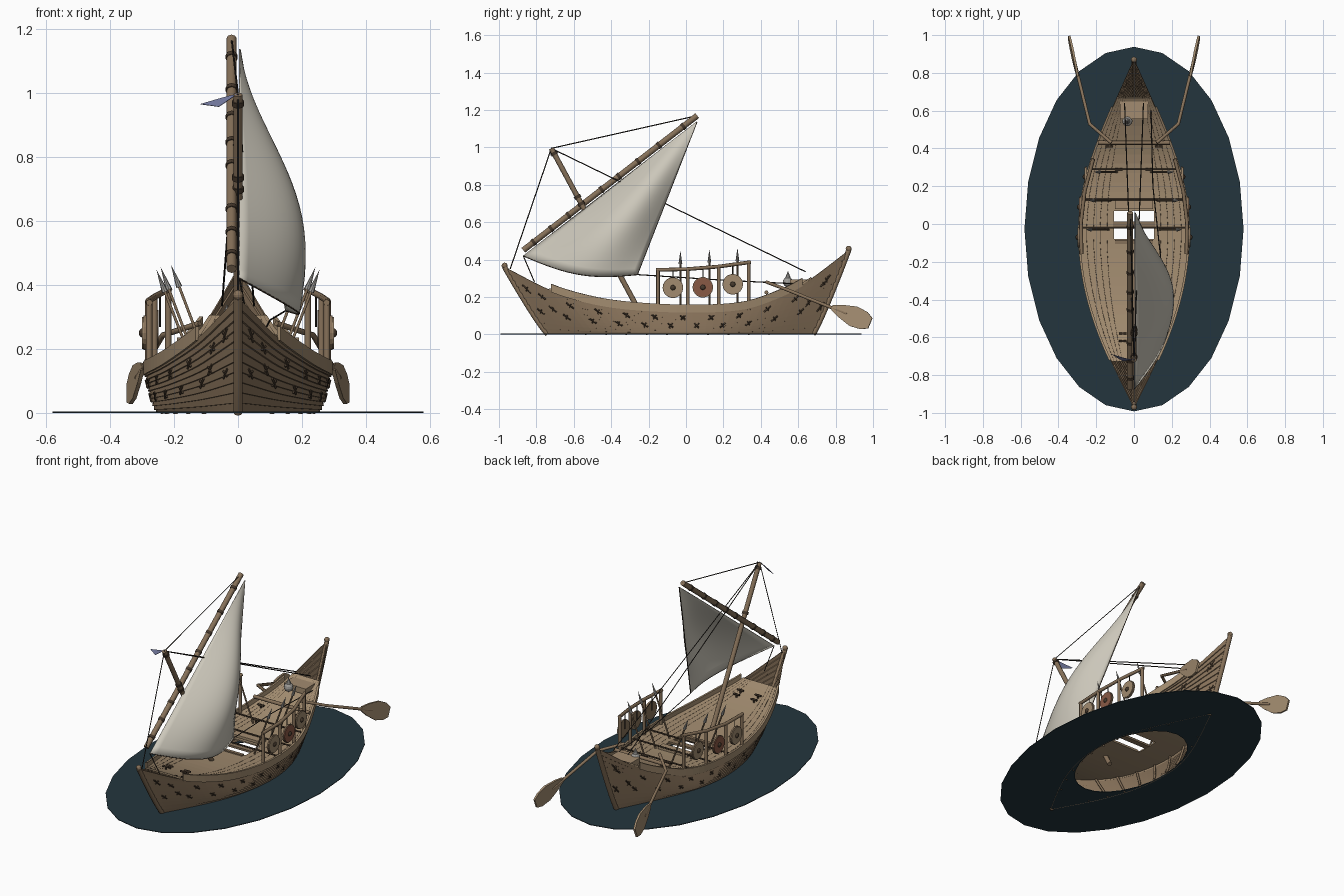
import bpy, bmesh, math
from mathutils import Vector

if "Cube" in bpy.data.objects:
    bpy.data.objects.remove(bpy.data.objects["Cube"])

def material(name, c):
    m = bpy.data.materials.new(name)
    m.diffuse_color = (*c, 1)
    m.use_nodes = True
    m.node_tree.nodes["Principled BSDF"].inputs["Base Color"].default_value = m.diffuse_color
    return m

WOOD = material("wood", (0.24, 0.165, 0.10))
PALE = material("pale_wood", (0.36, 0.26, 0.16))
DARK = material("dark_wood", (0.06, 0.04, 0.025))
ROPE = material("rope", (0.03, 0.025, 0.02))
CLOTH = material("sailcloth", (0.60, 0.57, 0.49))
WATER = material("water", (0.017, 0.036, 0.048))
RED = material("red_leather", (0.25, 0.10, 0.06))
BLUE = material("blue_cloth", (0.16, 0.18, 0.32))
METAL = material("metal", (0.35, 0.34, 0.32))

def mesh(name, verts, faces, mat, mirror=False, thick=0, smooth=False):
    me = bpy.data.meshes.new(name)
    me.from_pydata([tuple(v) for v in verts], [], faces)
    me.materials.append(mat)
    o = bpy.data.objects.new(name, me)
    bpy.context.collection.objects.link(o)
    if smooth:
        for p in me.polygons:
            p.use_smooth = True
    if thick:
        s = o.modifiers.new("thickness", 'SOLIDIFY')
        s.thickness, s.offset = thick, 0
    if mirror:
        o.modifiers.new("mirror", 'MIRROR').merge_threshold = 0.0005
    return o

def grid(name, rows, mat, skip=lambda i, j: False, **kw):
    n = len(rows[0])
    faces = [(i*n+j, i*n+j+1, (i+1)*n+j+1, (i+1)*n+j)
             for i in range(len(rows)-1) for j in range(n-1) if not skip(i, j)]
    return mesh(name, [p for r in rows for p in r], faces, mat, **kw)

def tubes(name, paths, r, mat, mirror=False, res=2):
    cu = bpy.data.curves.new(name, 'CURVE')
    cu.dimensions, cu.bevel_depth, cu.bevel_resolution, cu.use_fill_caps = '3D', r, res, True
    for path in paths:
        for s in ((1, -1) if mirror else (1,)):
            sp = cu.splines.new('POLY')
            sp.points.add(len(path)-1)
            for q, p in zip(sp.points, path):
                q.co = (p[0]*s, p[1], p[2], 1)
    cu.materials.append(mat)
    o = bpy.data.objects.new(name, cu)
    bpy.context.collection.objects.link(o)
    return o

def solid(name, kind, loc, size, mat, rot=(0, 0, 0)):
    if kind == 'box':
        bpy.ops.mesh.primitive_cube_add(size=1, location=loc, rotation=rot)
    elif kind == 'ball':
        bpy.ops.mesh.primitive_uv_sphere_add(segments=12, ring_count=8, radius=1, location=loc)
    elif kind == 'cone':
        bpy.ops.mesh.primitive_cone_add(vertices=8, radius1=1, depth=1, location=loc, rotation=rot)
    else:
        bpy.ops.mesh.primitive_cylinder_add(vertices=18, radius=1, depth=1, location=loc, rotation=rot)
    o = bpy.context.object
    o.name, o.scale = name, size
    o.data.materials.append(mat)
    return o

def spline(tab, x):
    x = min(max(x, tab[0][0]), tab[-1][0])
    slope = lambda a, b: (b[1]-a[1])/(b[0]-a[0])
    for i in range(len(tab)-1):
        a, b = tab[i], tab[i+1]
        if x <= b[0]:
            h = b[0]-a[0]
            t = (x-a[0])/h
            m0 = slope(tab[max(i-1, 0)], b)*h
            m1 = slope(a, tab[min(i+2, len(tab)-1)])*h
            return ((2*t**3-3*t*t+1)*a[1] + (t**3-2*t*t+t)*m0
                    + (3*t*t-2*t**3)*b[1] + (t**3-t*t)*m1)

# Hull lines: half width and sheer height along the length
WIDTH = [(-.97, 0), (-.8, .085), (-.6, .175), (-.4, .24), (-.2, .277), (0, .285),
         (.2, .26), (.4, .2), (.6, .12), (.87, 0)]
SHEER = [(-.97, .36), (-.72, .235), (-.5, .17), (-.3, .14), (0, .125), (.3, .14),
         (.5, .205), (.65, .285), (.87, .45)]
W = lambda y: max(0, spline(WIDTH, y))
S = lambda y: spline(SHEER, y)

def hull(y, s, out=0):
    yb = -.03 + (y+.05)*.71/.92
    return Vector((W(y)*(.86+.14*s**.6)+out, yb+(y-yb)*s**.9, s*S(y)))

# Lapped hull planks
N = 11
stations = [-.97+1.84*i/44 for i in range(45)]
levels = [(k/N, .006) if e == 0 else ((k+1)/N, 0) for k in range(N) for e in (0, 1)]
grid("hull_planks", [[hull(y, s, o) for y in stations] for s, o in levels], WOOD, mirror=True, thick=.005)

# Bulwark strip above the sheer, with a cap
bys = [-.72+1.34*i/32 for i in range(33)]
bw = lambda y, dz: Vector((W(y)+.004, y, S(y)+dz))
grid("bulwark", [[bw(y, -.008) for y in bys], [bw(y, .035) for y in bys]], PALE, mirror=True, thick=.012)

# Frames inside the hull
tubes("ribs", [[hull(y, k/6, -.01) for k in range(7)] for y in [-.7+.14*i for i in range(10)]], .007, WOOD, True, 1)

# Stem and stern posts with ball ends
for nm, y in (("stem_post", -.97), ("stern_post", .87)):
    tubes(nm, [[hull(y, k/8) for k in range(9)]], .014, WOOD)
    solid(nm+"_ball", 'ball', hull(y, 1)+Vector((0, 0, .008)), (.016,)*3, WOOD)

# Deck with hatch opening, and plank seams
dys = [-.73+.05*i for i in range(29)]
grid("deck", [[(W(y)*(k/8), y, S(y)+.004) for k in range(-8, 9)] for y in dys], PALE,
     skip=lambda i, j: 13 <= i < 16 and 5 <= j < 11, thick=.008)
tubes("deck_seams", [[(W(y)*k/8, y, S(y)+.0075) for y in dys] for k in (4, 5, 6, 7)], .0015, DARK, True, 0)
solid("hatch_beam", 'box', (0, -.005, .13), (.22, .035, .012), WOOD)
solid("hatch_board", 'box', (0, .105, .145), (.2, .05, .015), PALE)
solid("hatch_sill", 'box', (0, -.095, .135), (.2, .02, .015), WOOD)
tubes("cross_beams", [[(-W(y), y, S(y)+.03), (W(y), y, S(y)+.03)] for y in (-.02, .13, .29)], .005, DARK)
tubes("oar_crossbar", [[(-.19, .43, .225), (.19, .43, .225)]], .011, WOOD)

# Crossed pegs on the hull sides
pegs = []
for i in range(22):
    y, s = -.9+.08*i, (.38, .72)[i % 2]
    ds = .012/S(y)
    for d in (1, -1):
        pegs.append([hull(y-.013, s-ds*d, .006), hull(y+.013, s+ds*d, .006)])
for y, s in ((-.9, .75), (-.8, .5), (.73, .5), (.79, .75), (.83, .35)):
    for d in (1, -1):
        pegs.append([hull(y-.013, s-.05*d, .006), hull(y+.013, s+.05*d, .006)])
tubes("hull_pegs", pegs, .0045, DARK, True, 0)

# Mast and yard with lashings
top = Vector((0, -.72, .995))
foot = Vector((0, -.22, .07))
tack, peak = Vector((-.02, -.87, .45)), Vector((-.02, .06, 1.17))
tubes("mast", [[foot, top]], .014, WOOD)
tubes("yard", [[tack, peak]], .016, WOOD)
bands = [[tack.lerp(peak, t-.007), tack.lerp(peak, t+.007)] for t in (.06, .16, .26, .45, .55, .66, .78, .92)]
bands += [[foot.lerp(top, t-.008), foot.lerp(top, t+.008)] for t in (.68, .72, .97)]
tubes("lashings", bands, .019, DARK)

# Triangular sail, bellied to one side
A, B, C = Vector((.005, -.87, .42)), Vector((.005, .06, 1.14)), Vector((.15, -.26, .32))
rows = []
for i in range(25):
    r = max(i/24, .004)
    row = []
    for j in range(21):
        c = j/20
        p = B.lerp(A, r).lerp(B.lerp(C, r), c)
        b = math.sin(math.pi*c)
        p.x += .145*b*math.sin(math.pi*.68*r)**2
        p.z -= .05*b*r**4
        row.append(p)
    rows.append(row)
grid("sail", rows, CLOTH, thick=.004, smooth=True)
tubes("sail_hem", [rows[-1], [r[-1] for r in rows]], .003, DARK, False, 0)

# Pennant at the mast head
mesh("pennant", [(0, -.72, .998), (-.06, -.725, .957), (-.118, -.69, .965), (-.05, -.71, .985)],
     [(0, 1, 2, 3)], BLUE, thick=.002)

# Rigging
clew = C
tubes("rigging", [[top, (0, -.94, .35)], [top, peak],
                  [top, (.05, .64, .335)], [top, (-.05, .64, .335)],
                  [clew, (.1, .2, .29), (.09, .6, .27)],
                  [A, (.03, -.81, .28)]], .003, ROPE, False, 0)

# Shield racks, mirrored on both sides
rx = lambda y: W(y)-.004
posts = (-.15, .01, .175, .335)
rail = lambda y: .345+.04*((y+.15)/.485)**2
tubes("rack_posts", [[(rx(y), y, .13), (rx(y), y, rail(y))] for y in posts], .010, WOOD, True)
tubes("rack_rail", [[(rx(y), y, rail(y)) for y in (-.16,)+posts+(.345,)]], .010, WOOD, True)
spears, heads = [], []
for s in (1, -1):
    for y, z, m in ((-.07, .25, PALE), (.09, .252, RED), (.25, .268, PALE)):
        q = (0, s*math.pi/2, 0)
        solid("shield", 'disc', (s*(rx(y)+.012), y, z), (.051, .051, .012), m, q)
        solid("shield_rim", 'disc', (s*(rx(y)+.009), y, z), (.055, .055, .009), WOOD, q)
        solid("shield_boss", 'ball', (s*(rx(y)+.018), y, z), (.01, .014, .014), DARK)
        tubes("shield_strap", [[(s*rx(y), y, z), (s*rx(y), y, rail(y))]], .003, ROPE, False, 0)
    for y in (-.03, .125, .275):
        t = W(y)-.045
        a, b = Vector((s*(t-.11), y, S(y))), Vector((s*(t-.01), y, .385+.05*(y+.03)))
        d = (b-a).normalized()
        tubes("spear_shaft", [[a, b]], .005, WOOD, False, 1)
        solid("spear_head", 'cone', b+d*.03, (.01, .01, .075), METAL, d.to_track_quat('Z', 'Y').to_euler())

# Steering oars with flat blades
tubes("oar_shafts", [[(.12, .43, .28), (.235, .53, .243), (.315, .86, .11)]], .009, WOOD, True)
prof = [(0, .012), (.07, .035), (.17, .056), (.25, .05), (.3, .03)]
o0, o1 = Vector((.298, .78, .145)), Vector((.343, .985, .06))
ax = (o1-o0)
up = Vector((0, .38, .92))
blade = [[o0+ax*(t/.3)+up*w*k for t, w in prof] for k in (-1, 0, 1)]
grid("oar_blades", blade, PALE, mirror=True, thick=.012)

# Stern chest, lantern and small deck blocks
solid("stern_chest", 'box', (0, .61, .275), (.15, .11, .035), PALE)
solid("lantern_body", 'ball', (-.035, .545, .28), (.027, .027, .027), METAL)
solid("lantern_cap", 'cone', (-.035, .545, .32), (.016, .016, .04), METAL)
for y, x in ((.29, .08), (-.58, .06), (-.62, -.06), (.41, .13)):
    tubes("deck_cleat", [[(x, y, S(y)), (x, y, S(y)+.03)], [(x-.02, y, S(y)+.025), (x+.02, y, S(y)+.025)]],
          .006, DARK, True, 1)

# Water ring
ring = [[(rx_*math.cos(a), -.027+ry_*math.sin(a), .002) for a in [2*math.pi*i/24 for i in range(25)]]
        for rx_, ry_ in ((.25, .415), (.58, .965))]
grid("water", ring, WATER, thick=.004)
